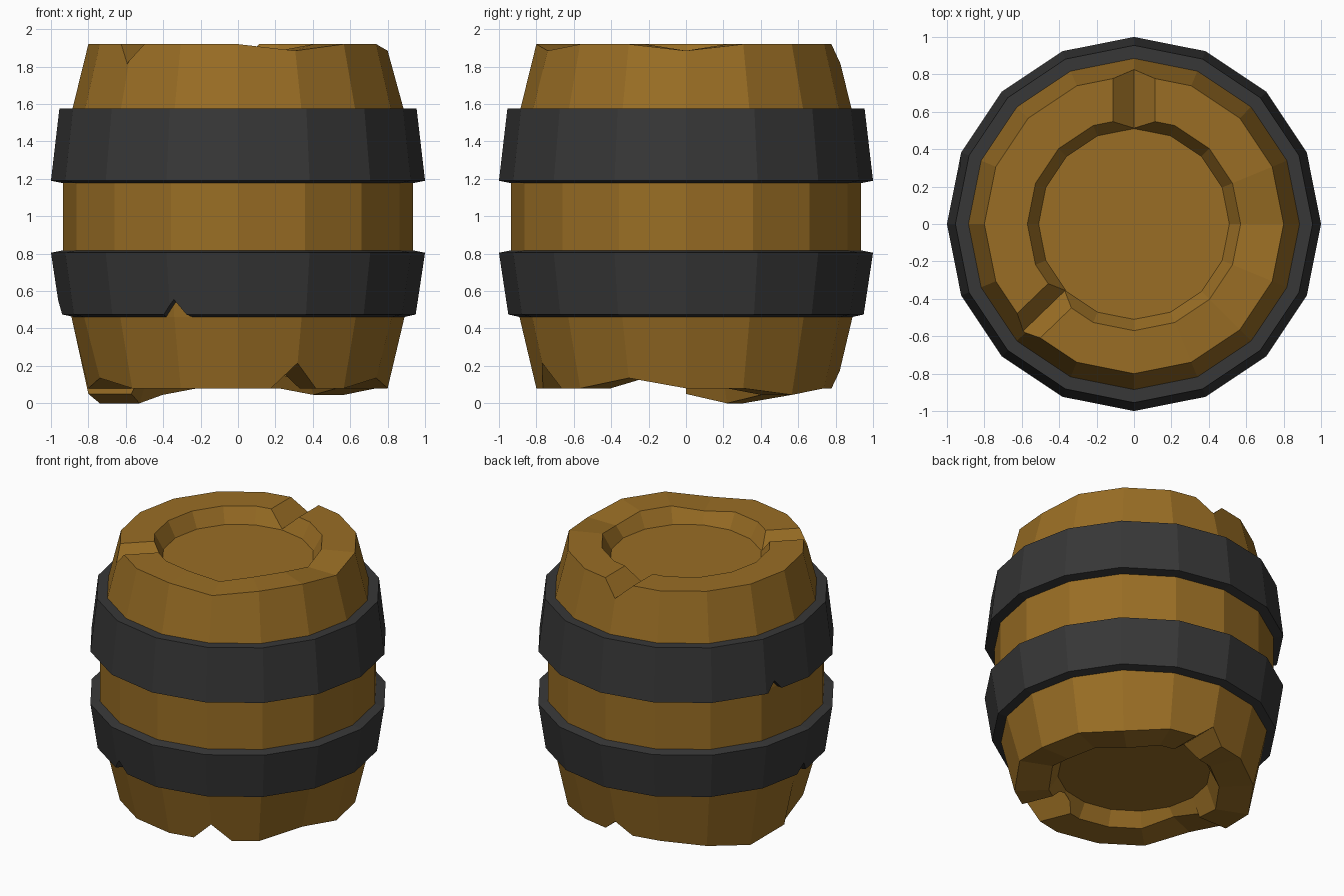
import bpy, bmesh
from math import cos, sin, radians
from mathutils import Matrix

cube = bpy.data.objects.get("Cube")
if cube:
    bpy.data.objects.remove(cube, do_unlink=True)


def material(name, rgb):
    m = bpy.data.materials.new(name)
    m.use_nodes = True
    m.diffuse_color = (*rgb, 1)
    bsdf = m.node_tree.nodes["Principled BSDF"]
    bsdf.inputs["Base Color"].default_value = (*rgb, 1)
    bsdf.inputs["Roughness"].default_value = 0.8
    return m


wood = material("brown wood", (0.32, 0.155, 0.018))
iron = material("dark iron", (0.038, 0.038, 0.038))


def finish(name, bm, mat):
    bmesh.ops.remove_doubles(bm, verts=bm.verts, dist=0.0005)
    bmesh.ops.recalc_face_normals(bm, faces=bm.faces)
    mesh = bpy.data.meshes.new(name)
    bm.to_mesh(mesh)
    bm.free()
    mesh.materials.append(mat)
    obj = bpy.data.objects.new(name, mesh)
    bpy.context.collection.objects.link(obj)
    return obj


def revolve(name, profile, mat, stations, closed, shift=None):
    """Turn a profile of (radius, z) through the stations (degrees, tag)."""
    bm = bmesh.new()
    rows = []
    for angle, tag in stations:
        a = radians(angle)
        row = []
        for r, z in profile:
            dz = shift(r, z, angle, tag) if shift else 0
            row.append(bm.verts.new((r * cos(a), r * sin(a), z + dz)))
        rows.append(row)
    count = len(profile)
    for i, row in enumerate(rows):
        nxt = rows[(i + 1) % len(rows)]
        for j in range(count if closed else count - 1):
            k = (j + 1) % count
            bm.faces.new((row[j], nxt[j], nxt[k], row[k]))
    if not closed:
        bm.faces.new([row[0] for row in rows])
        bm.faces.new([row[-1] for row in rows])
    return finish(name, bm, mat)


def notch(obj, mat, angle, half, rim, apex, r0, r1=1.2):
    """Cut a radial V groove whose ridge is at height apex."""
    bm = bmesh.new()
    base, wide = rim + (rim - apex) * 0.6, half * 1.6
    ends = [[bm.verts.new((r, y, z)) for y, z in ((-wide, base), (wide, base), (0, apex))]
            for r in (r0, r1)]
    bm.faces.new(ends[0])
    bm.faces.new(ends[1])
    for i in range(3):
        j = (i + 1) % 3
        bm.faces.new((ends[0][i], ends[0][j], ends[1][j], ends[1][i]))
    bm.transform(Matrix.Rotation(radians(angle), 4, "Z"))
    cutter = finish("notch_cutter", bm, mat)
    cutter.hide_render = True
    mod = obj.modifiers.new("notch", "BOOLEAN")
    mod.operation, mod.solver, mod.object = "DIFFERENCE", "EXACT", cutter
    bpy.context.view_layer.update()
    graph = bpy.context.evaluated_depsgraph_get()
    mesh = bpy.data.meshes.new_from_object(obj.evaluated_get(graph))
    obj.modifiers.clear()
    obj.data = mesh
    bpy.data.objects.remove(cutter, do_unlink=True)


SIDES = [(i * 22.5, 0) for i in range(16)]

# Barrel body: worn rims dip or rise at some staves, one group hangs low
BOTTOM = {45: -0.035, 135: -0.035, 157.5: -0.08, 202.5: 0.055, 337.5: 0.055}
TOP = {0: -0.035, 292.5: -0.035}


def wear(r, z, angle, tag):
    if r < 0.55:
        return 0
    if z < 0.1:
        return -0.03 if tag else BOTTOM.get(angle, 0)
    return TOP.get(angle, 0) if z > 1.9 else 0


stations = SIDES[:8] + [(180, 1)] + SIDES[8:]
body_profile = [(0.51, 0.18), (0.57, 0.08), (0.8, 0.08), (0.89, 0.46), (0.935, 0.81),
                (0.935, 1.18), (0.885, 1.575), (0.8, 1.92), (0.57, 1.92), (0.51, 1.81)]
body = revolve("barrel_body", body_profile, wood, stations, False, wear)

# Splits in the top and bottom rims
notch(body, wood, 90, 0.113, 1.92, 1.815, 0.45)
notch(body, wood, -136, 0.09, 1.92, 1.815, 0.45)
notch(body, wood, -67.5, 0.13, 0.08, 0.215, 0.52)
notch(body, wood, 90, 0.11, 0.08, 0.172, 0.45)

# Iron hoops with chipped lower edges
lower = revolve("lower_hoop", [(0.86, 0.455), (0.95, 0.475), (1.0, 0.805), (0.9, 0.825)],
                iron, SIDES, True)
upper = revolve("upper_hoop", [(0.9, 1.17), (1.0, 1.19), (0.955, 1.575), (0.86, 1.575)],
                iron, SIDES, True)
notch(lower, iron, -111, 0.075, 0.46, 0.555, 0.7)
notch(lower, iron, 180, 0.06, 0.46, 0.55, 0.7)
notch(upper, iron, 162, 0.07, 1.18, 1.26, 0.7)
